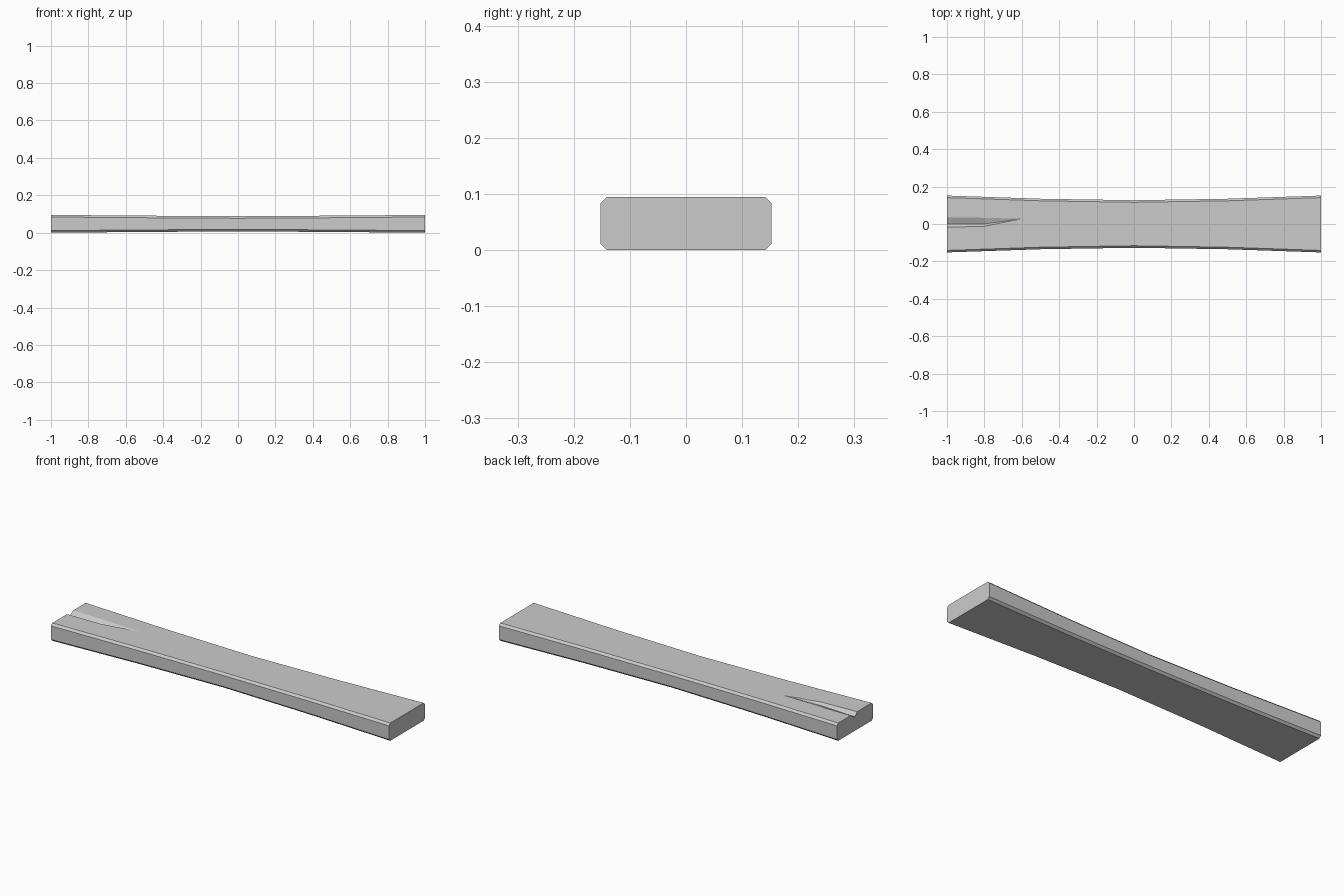
import bpy, bmesh

if "Cube" in bpy.data.objects:
    bpy.data.objects.remove(bpy.data.objects["Cube"])


def loft(name, rings):
    """Closed solid from equally sized cross-section rings."""
    bm = bmesh.new()
    loops = [[bm.verts.new(p) for p in ring] for ring in rings]
    n = len(loops[0])
    for a, b in zip(loops, loops[1:]):
        for i in range(n):
            j = (i + 1) % n
            bm.faces.new((a[i], a[j], b[j], b[i]))
    bm.faces.new(loops[0])
    bm.faces.new(loops[-1])
    bmesh.ops.remove_doubles(bm, verts=bm.verts, dist=1e-5)
    bmesh.ops.dissolve_degenerate(bm, edges=bm.edges, dist=1e-5)
    bmesh.ops.recalc_face_normals(bm, faces=bm.faces)
    mesh = bpy.data.meshes.new(name)
    bm.to_mesh(mesh)
    bm.free()
    obj = bpy.data.objects.new(name, mesh)
    bpy.context.collection.objects.link(obj)
    return obj


def plank_ring(x, w, z0, z1, c=0.011):
    """Chamfered rectangular section."""
    return [(x, -w + c, z0), (x, w - c, z0), (x, w, z0 + c), (x, w, z1 - c),
            (x, w - c, z1), (x, -w + c, z1), (x, -w, z1 - c), (x, -w, z0 + c)]


def crack_ring(x, y0, yv, y1, z, depth):
    """V-shaped section, open above the plank surface."""
    return [(x, y0, z), (x, yv, z - depth), (x, y1, z), (x, y1, 0.13), (x, y0, 0.13)]


# Plank, slimmer towards the middle
sections = [(-1, 0.152, 0, 0.095), (-0.5, 0.135, 0.004, 0.091), (0, 0.127, 0.007, 0.088),
            (0.5, 0.135, 0.004, 0.091), (1, 0.152, 0, 0.095)]
plank = loft("plank", [plank_ring(*s) for s in sections])

# Split in one end of the top
cutter = loft("split_cutter", [
    crack_ring(-1.05, -0.019, 0.001, 0.037, 0.0954, 0.022),
    crack_ring(-0.8, -0.012, 0.0, 0.033, 0.0934, 0.013),
    crack_ring(-0.6, 0.028, 0.028, 0.028, 0.0918, 0.0)])
cutter.hide_render = True
cutter.hide_set(True)
cut = plank.modifiers.new("split", 'BOOLEAN')
cut.operation = 'DIFFERENCE'
cut.solver = 'EXACT'
cut.object = cutter
